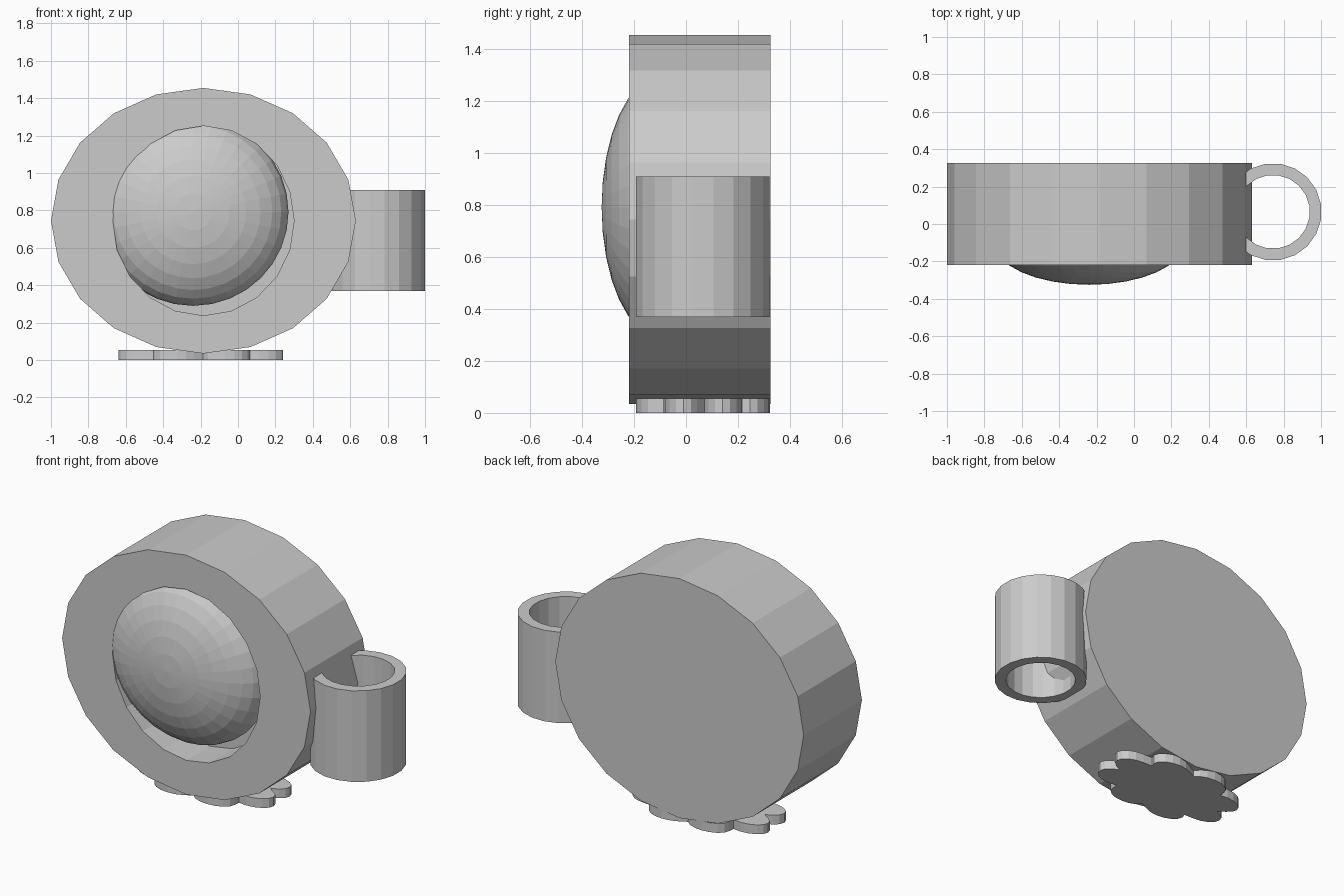
import bpy, bmesh
from math import sin, cos, pi, radians
from mathutils import Matrix

cube = bpy.data.objects.get("Cube")
if cube:
    bpy.data.objects.remove(cube, do_unlink=True)

grey = bpy.data.materials.new("plain grey")
grey.use_nodes = True
grey.diffuse_color = (0.6, 0.6, 0.6, 1)
grey.node_tree.nodes["Principled BSDF"].inputs["Base Color"].default_value = grey.diffuse_color


def finish(name, bm):
    bmesh.ops.recalc_face_normals(bm, faces=bm.faces)
    mesh = bpy.data.meshes.new(name)
    bm.to_mesh(mesh)
    bm.free()
    mesh.materials.append(grey)
    obj = bpy.data.objects.new(name, mesh)
    bpy.context.collection.objects.link(obj)
    return obj


def loft(name, loops, closed=False):
    """Bridge rings of points; cap both ends, or join the last to the first."""
    bm = bmesh.new()
    rings = [[bm.verts.new(p) for p in loop] for loop in loops]
    n = len(rings[0])
    pairs = list(zip(rings, rings[1:]))
    if closed:
        pairs.append((rings[-1], rings[0]))
    else:
        bm.faces.new(rings[0])
        bm.faces.new(rings[-1])
    for a, b in pairs:
        for i in range(n):
            j = (i + 1) % n
            bm.faces.new((a[i], a[j], b[j], b[i]))
    return finish(name, bm)


def ellipse(rx, ry, sides=20, turn=0.0):
    angles = [turn + 2 * pi * i / sides for i in range(sides)]
    return [(rx * cos(a), ry * sin(a)) for a in angles]


# Drum-shaped body with a round recess in its front
def upright(points, y):
    return [(-0.185 + u, y, 0.745 + v) for u, v in points]


rim = ellipse(0.815, 0.71)
recess = ellipse(0.485, 0.507)
loft("body", [upright(rim, 0.325), upright(rim, -0.22),
              upright(recess, -0.22), upright(recess, 0.0)])

# Flattened dome bulging out of the recess, pole towards the front
bm = bmesh.new()
bmesh.ops.create_uvsphere(
    bm, u_segments=32, v_segments=16, radius=1,
    matrix=Matrix.Translation((-0.24, -0.097, 0.792))
    @ Matrix.Diagonal((0.51, 0.228, 0.502, 1))
    @ Matrix.Rotation(radians(90), 4, "X"))
finish("dome", bm)


# Open tube on the left side
def level(points, x, z):
    return [(x + u, 0.065 + v, z) for u, v in points]


outer = ellipse(0.26, 0.26, turn=pi / 20)
inner = ellipse(0.197, 0.197, turn=pi / 20)
loft("side_tube", [level(outer, 0.743, 0.37), level(outer, 0.743, 0.91),
                   level(inner, 0.743, 0.91), level(inner, 0.743, 0.37)], closed=True)

# Flower-shaped foot: eight half-round petals
petals = []
for k in range(8):
    a = pi / 8 + k * pi / 4
    for s in range(8):
        t = a - pi / 2 + pi * s / 8
        petals.append((0.44 * 0.765 * (cos(a) + sin(pi / 8) * cos(t)),
                       0.258 * 0.765 * (sin(a) + sin(pi / 8) * sin(t))))
loft("flower_foot", [level(petals, -0.198, 0.0), level(petals, -0.198, 0.055)])
